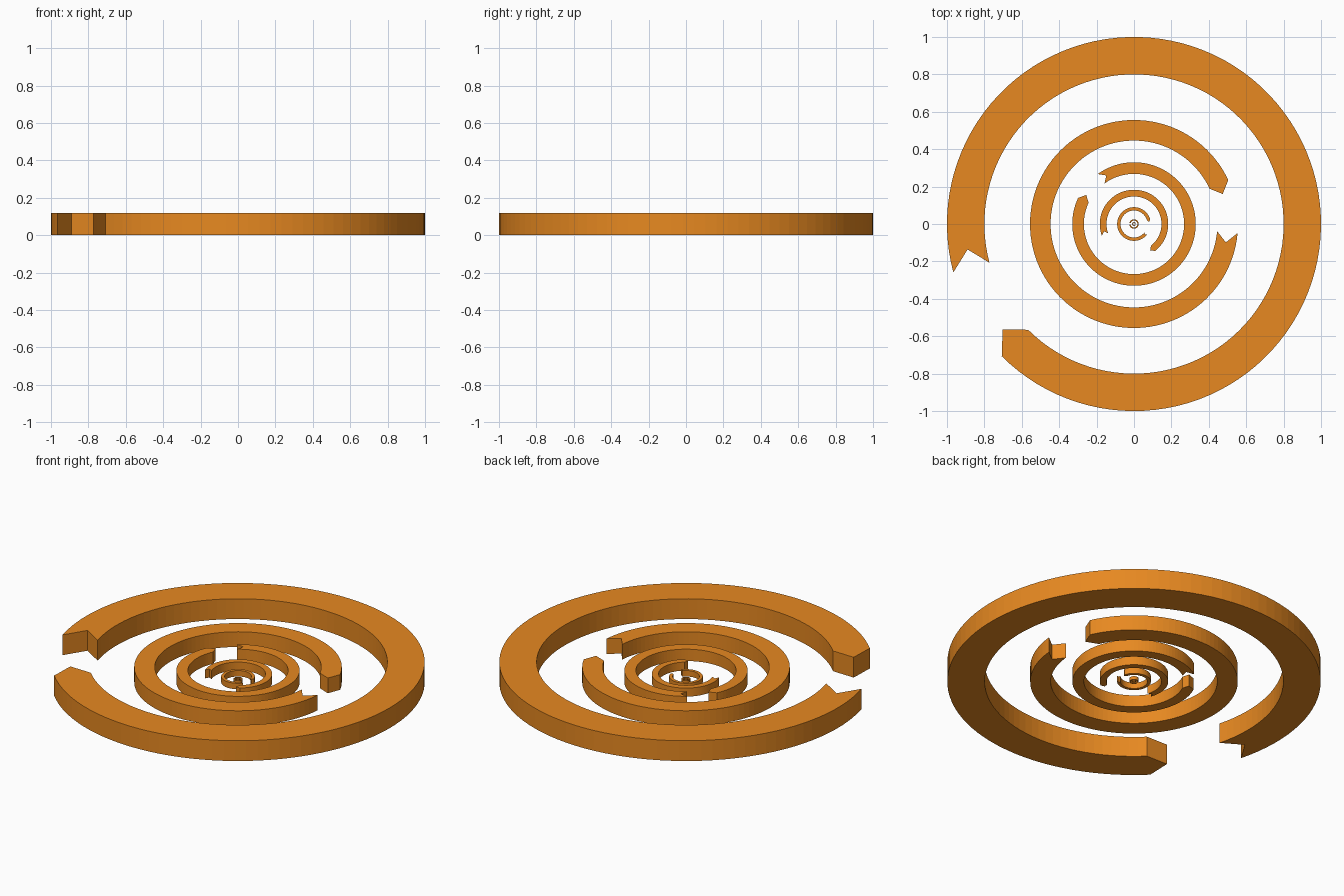
import bpy, bmesh
from math import radians, cos, sin

if "Cube" in bpy.data.objects:
    bpy.data.objects.remove(bpy.data.objects["Cube"])


def arc_ring(name, r_out, r_in, start, end, height, mat, segs=96):
    """Broken ring with a pointed end at start and a matching notch at end."""
    bm = bmesh.new()
    radii = (r_out, (r_out + r_in) / 2, r_in)
    chevron = 6.3  # degrees the middle line is shifted
    rows = []
    for i in range(segs + 1):
        t = i / segs
        row = []
        for k, r in enumerate(radii):
            a = start + (end - start) * t
            # shift only the end points of the middle line
            s, e = start - chevron, end - chevron
            if k == 1:
                a = s + (e - s) * t
            a = radians(a)
            row.append([bm.verts.new((r * cos(a), r * sin(a), z)) for z in (0, height)])
        rows.append(row)
    for a, b in zip(rows, rows[1:]):
        for k in (0, 1):
            # bottom and top faces
            bm.faces.new((a[k][0], b[k][0], b[k + 1][0], a[k + 1][0]))
            bm.faces.new((a[k][1], a[k + 1][1], b[k + 1][1], b[k][1]))
        for k in (0, 2):
            # outer and inner walls
            bm.faces.new((a[k][0], a[k][1], b[k][1], b[k][0]))
    for row in (rows[0], rows[-1]):
        for k in (0, 1):
            # end caps
            bm.faces.new((row[k][0], row[k + 1][0], row[k + 1][1], row[k][1]))
    bmesh.ops.recalc_face_normals(bm, faces=bm.faces)
    me = bpy.data.meshes.new(name)
    bm.to_mesh(me)
    bm.free()
    me.materials.append(mat)
    ob = bpy.data.objects.new(name, me)
    bpy.context.collection.objects.link(ob)
    return ob


orange = bpy.data.materials.new("orange")
orange.diffuse_color = (0.8, 0.25, 0.015, 1)
orange.use_nodes = True
orange.node_tree.nodes["Principled BSDF"].inputs["Base Color"].default_value = orange.diffuse_color

# name, outer radius, inner radius, start angle, end angle, height
rings = [
    ("outer_ring", 1.0, 0.8, 225, 555, 0.12),
    ("second_ring", 0.556, 0.446, 25, 355, 0.09),
    ("third_ring", 0.33, 0.268, 155, 486, 0.07),
    ("fourth_ring", 0.183, 0.147, 308, 560, 0.05),
    ("fifth_ring", 0.09, 0.072, 15, 322, 0.035),
    ("centre_ring", 0.025, 0.018, 190, 530, 0.02),
    ("centre_core", 0.010, 0.005, 10, 350, 0.02),
]
for name, ro, ri, a0, a1, h in rings:
    arc_ring(name, ro, ri, a0, a1, h, orange)
